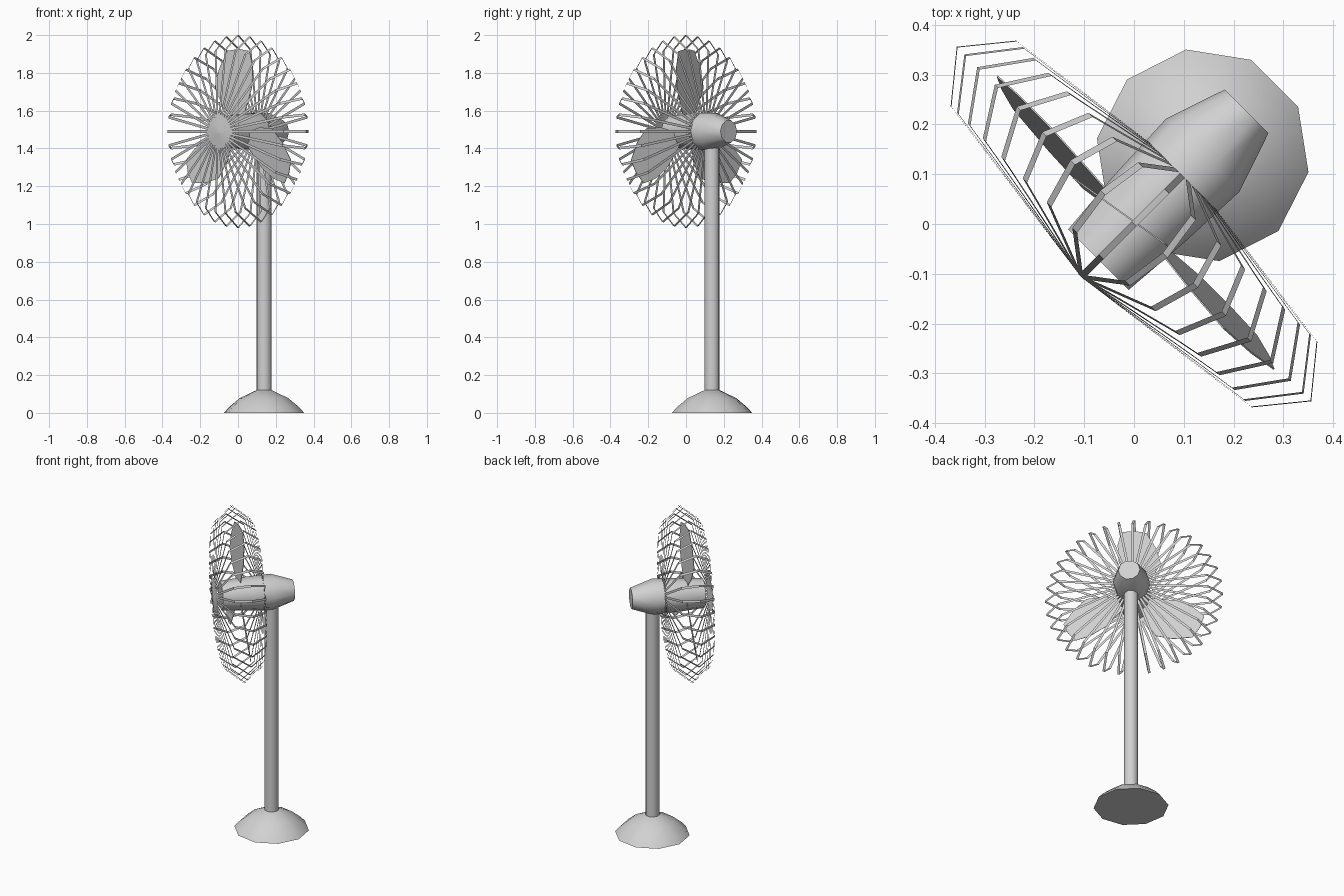
import bpy, bmesh, math
from mathutils import Matrix, Vector

if "Cube" in bpy.data.objects:
    bpy.data.objects.remove(bpy.data.objects["Cube"])

TURN = Matrix.Rotation(math.radians(-45), 4, 'Z')   # the fan head looks diagonally
HEAD_Z = 1.49
SIDES = 10

grey = bpy.data.materials.new("light_grey")
grey.diffuse_color = (0.64, 0.64, 0.64, 1)
grey.use_nodes = True
grey.node_tree.nodes["Principled BSDF"].inputs["Base Color"].default_value = grey.diffuse_color


def finish(name, bm, smooth=True):
    """Turn a bmesh, built with the fan axis along y, into an object."""
    bmesh.ops.transform(bm, matrix=TURN, verts=bm.verts)
    mesh = bpy.data.meshes.new(name)
    bm.to_mesh(mesh)
    bm.free()
    mesh.materials.append(grey)
    if smooth:
        mesh.polygons.foreach_set("use_smooth", [True] * len(mesh.polygons))
        mesh.set_sharp_from_angle(angle=math.radians(50))
    obj = bpy.data.objects.new(name, mesh)
    bpy.context.collection.objects.link(obj)
    return obj


def lathe(name, profile, matrix):
    """Capped solid of revolution from (radius, height) pairs."""
    bm = bmesh.new()
    rings = []
    for r, h in profile:
        rings.append([bm.verts.new((r * math.cos(t), r * math.sin(t), h))
                      for t in (2 * math.pi * i / SIDES for i in range(SIDES))])
    for lo, hi in zip(rings, rings[1:]):
        for i in range(SIDES):
            j = (i + 1) % SIDES
            bm.faces.new((lo[i], lo[j], hi[j], hi[i]))
    bm.faces.new(rings[0][::-1])
    bm.faces.new(rings[-1])
    bmesh.ops.transform(bm, matrix=matrix, verts=bm.verts)
    bmesh.ops.recalc_face_normals(bm, faces=bm.faces)
    return finish(name, bm)


# Stand: domed base and straight pole under the motor
stand = Matrix.Translation((0, 0.195, 0))
lathe("base", [(0.215, 0), (0.188, 0.03), (0.13, 0.078), (0.041, 0.12)], stand)
lathe("pole", [(0.041, 0.1), (0.041, 1.45)], stand)

# Motor housing, lying along the fan axis
along_axis = Matrix.Translation((0, 0, HEAD_Z)) @ Matrix.Rotation(math.radians(-90), 4, 'X')
lathe("motor_housing", [(0.086, -0.101), (0.098, 0.05), (0.104, 0.195), (0.062, 0.32)], along_axis)

# Cage: flat ribbons running from the front tip around the rim to the back tip
CAGE = [(0, -0.15), (0.433, -0.093), (0.51, 0), (0.433, 0.093), (0, 0.15)]
WIRES, HALF = 36, 0.007
bm = bmesh.new()
for k in range(WIRES):
    t = 2 * math.pi * k / WIRES
    out = Vector((math.cos(t), 0, math.sin(t)))
    side = Vector((-math.sin(t), 0, math.cos(t))) * HALF
    pairs = []
    for r, y in CAGE:
        p = out * r + Vector((0, y, HEAD_Z))
        pairs.append((bm.verts.new(p - side), bm.verts.new(p + side)))
    for (a, b), (c, d) in zip(pairs, pairs[1:]):
        bm.faces.new((a, b, d, c))
finish("cage", bm, smooth=False)

# Blades: three thin pitched paddles, outline as (sideways, outward)
OUTLINE = [(0.02, 0.05), (0.055, 0.14), (0.088, 0.24), (0.092, 0.34), (0.072, 0.425),
           (0.0, 0.437), (-0.07, 0.427), (-0.125, 0.33), (-0.152, 0.23), (-0.105, 0.14),
           (-0.02, 0.05)]
PITCH, THICK = 0.164, 0.003
bm = bmesh.new()
for k in range(3):
    spin = Matrix.Translation((0, 0, HEAD_Z)) @ Matrix.Rotation(2 * math.pi * k / 3, 4, 'Y')
    front, back = [], []
    for u, r in OUTLINE:
        y = u * PITCH + 0.004
        front.append(bm.verts.new(spin @ Vector((u, y - THICK / 2, r))))
        back.append(bm.verts.new(spin @ Vector((u, y + THICK / 2, r))))
    bm.faces.new(front)
    bm.faces.new(back[::-1])
    for i in range(len(OUTLINE)):
        j = (i + 1) % len(OUTLINE)
        bm.faces.new((front[i], back[i], back[j], front[j]))
bmesh.ops.recalc_face_normals(bm, faces=bm.faces)
finish("blades", bm, smooth=False)
